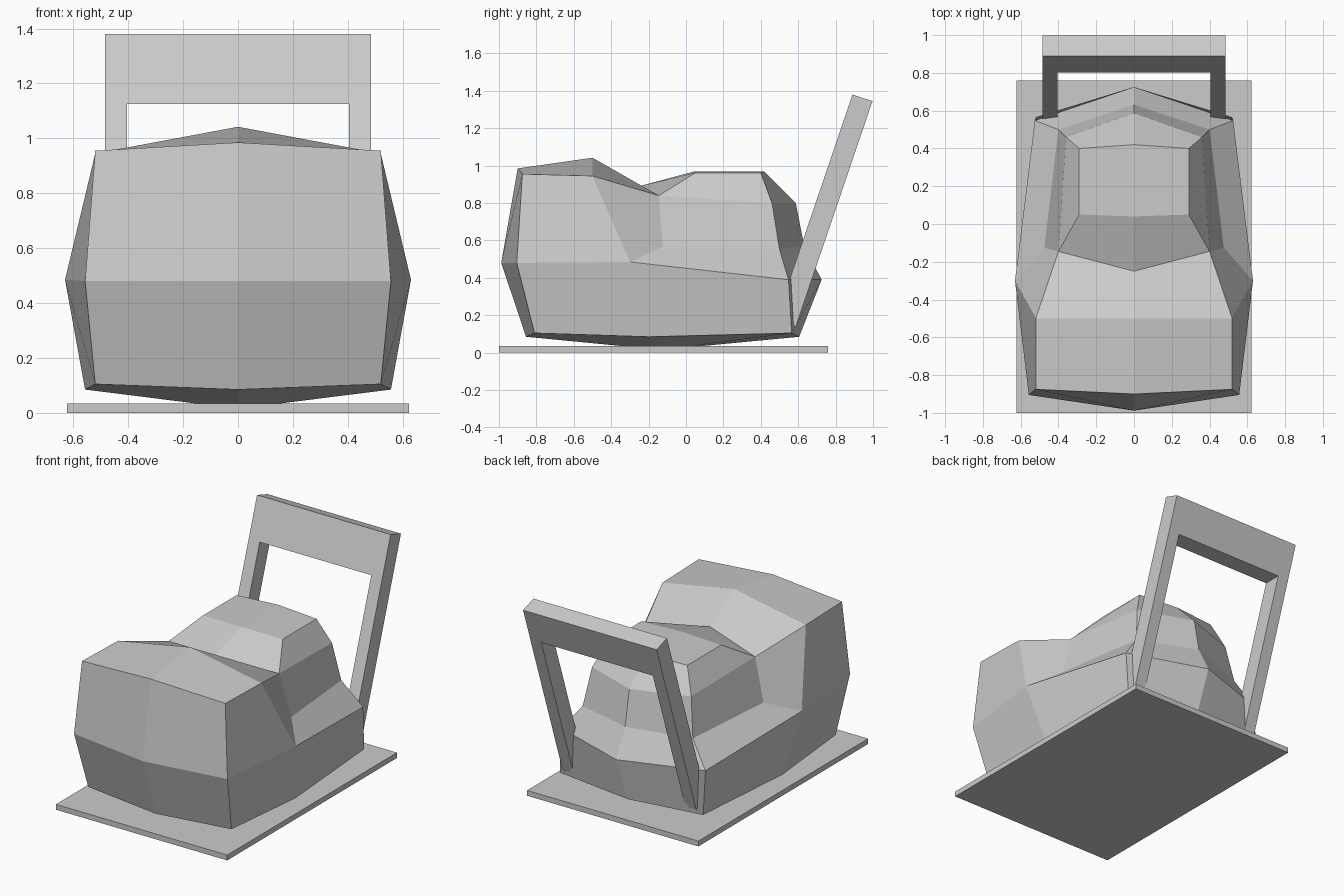
import bpy, bmesh

if "Cube" in bpy.data.objects:
    bpy.data.objects.remove(bpy.data.objects["Cube"])

grey = bpy.data.materials.new("light_grey")
grey.diffuse_color = (0.6, 0.6, 0.6, 1.0)
grey.use_nodes = True
grey.node_tree.nodes["Principled BSDF"].inputs["Base Color"].default_value = grey.diffuse_color


def finish(name, bm):
    """Turn a bmesh into a flat shaded object."""
    bmesh.ops.recalc_face_normals(bm, faces=bm.faces)
    me = bpy.data.meshes.new(name)
    bm.to_mesh(me)
    bm.free()
    me.materials.append(grey)
    ob = bpy.data.objects.new(name, me)
    bpy.context.collection.objects.link(ob)
    return ob


def prism(name, profile, x0, x1):
    """Extrude a (y, z) side profile from x0 to x1."""
    bm = bmesh.new()
    a = [bm.verts.new((x0, y, z)) for y, z in profile]
    b = [bm.verts.new((x1, y, z)) for y, z in profile]
    bm.faces.new(a)
    bm.faces.new(b)
    n = len(profile)
    for i in range(n):
        j = (i + 1) % n
        bm.faces.new((a[i], a[j], b[j], b[i]))
    return finish(name, bm)


# Base plate
prism("base_plate", [(-1.0, 0), (0.76, 0), (0.76, 0.035), (-1.0, 0.035)], -0.622, 0.622)

# Body: centre line profile (y, z), front bottom over the top to rear bottom
centre = [(-0.855, 0.085), (-0.988, 0.48), (-0.90, 0.985), (-0.50, 1.042),
          (-0.25, 0.89), (0.04, 0.968), (0.42, 0.968), (0.587, 0.80),
          (0.632, 0.57), (0.725, 0.39), (0.605, 0.085)]
# Matching corner line (x, y, z)
corner = [(0.52, -0.81, 0.105), (0.557, -0.905, 0.48), (0.52, -0.875, 0.955),
          (0.52, -0.50, 0.945), (0.40, -0.145, 0.84), (0.29, 0.05, 0.962),
          (0.29, 0.40, 0.962), (0.36, 0.46, 0.80), (0.40, 0.50, 0.55),
          (0.525, 0.548, 0.39), (0.52, 0.565, 0.105)]

bm = bmesh.new()
for side in (-1, 1):
    c = [bm.verts.new((0, y, z)) for y, z in centre]
    s = [bm.verts.new((side * x, y, z)) for x, y, z in corner]
    waist = bm.verts.new((side * 0.63, -0.30, 0.485))
    sill = bm.verts.new((side * 0.557, -0.20, 0.085))
    deck = bm.verts.new((side * 0.475, -0.125, 0.568))
    keel = bm.verts.new((0, -0.13, 0.015))
    for i in range(len(c) - 1):
        bm.faces.new((c[i], c[i + 1], s[i + 1], s[i]))
    for f in ((s[0], s[1], waist, sill), (s[1], s[2], s[3], waist),
              (s[3], s[4], deck, waist), (s[4], s[5], s[6], s[7]),
              (s[4], s[7], s[8], deck), (deck, s[8], s[9], waist),
              (waist, s[9], s[10], sill),
              (c[0], s[0], sill, keel), (keel, sill, s[10], c[10])):
        bm.faces.new(f)
bmesh.ops.remove_doubles(bm, verts=bm.verts, dist=0.0005)
finish("body", bm)

# Leaning push handle: two legs and a top bar
SLOPE = 0.34
SPLIT = 1.125


def front(z):
    return 0.89 - SLOPE * (1.38 - z)


def back(z):
    return 0.997 - SLOPE * (1.345 - z)


leg = [(front(0.18), 0.18), (back(0.14), 0.14), (back(SPLIT), SPLIT), (front(SPLIT), SPLIT)]
for name, sgn in (("handle_leg_left", -1), ("handle_leg_right", 1)):
    prism(name, leg, sgn * 0.405, sgn * 0.485)
prism("handle_top_bar", [(front(SPLIT), SPLIT), (back(SPLIT), SPLIT),
                         (0.997, 1.345), (0.89, 1.38)], -0.485, 0.485)
